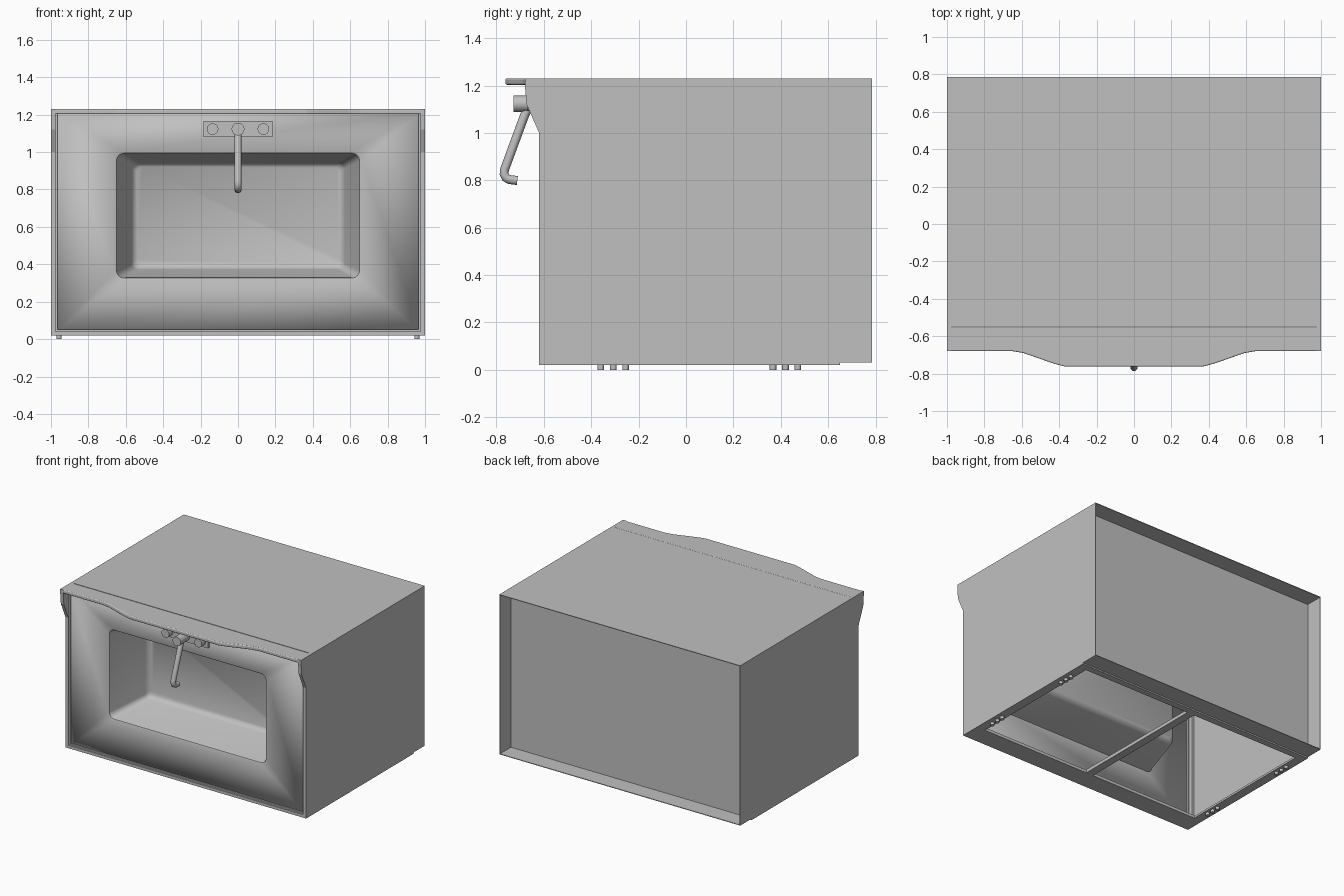
import bpy, bmesh, math
from mathutils import Vector

if "Cube" in bpy.data.objects:
    bpy.data.objects.remove(bpy.data.objects["Cube"])

grey = bpy.data.materials.new("light_grey")
grey.use_nodes = True
colour = (0.53, 0.53, 0.53, 1)
grey.diffuse_color = colour
grey.node_tree.nodes["Principled BSDF"].inputs["Base Color"].default_value = colour


def finish(name, bm, smooth=False):
    bmesh.ops.recalc_face_normals(bm, faces=bm.faces)
    mesh = bpy.data.meshes.new(name)
    bm.to_mesh(mesh)
    bm.free()
    mesh.materials.append(grey)
    obj = bpy.data.objects.new(name, mesh)
    bpy.context.collection.objects.link(obj)
    if smooth:
        bpy.ops.object.select_all(action="DESELECT")
        obj.select_set(True)
        bpy.context.view_layer.objects.active = obj
        bpy.ops.object.shade_smooth_by_angle(angle=math.radians(40))
    return obj


def prism(name, points, shift):
    """Extrude a flat outline along a vector."""
    bm = bmesh.new()
    face = bm.faces.new([bm.verts.new(p) for p in points])
    out = bmesh.ops.extrude_face_region(bm, geom=[face])["geom"]
    moved = [v for v in out if isinstance(v, bmesh.types.BMVert)]
    bmesh.ops.translate(bm, verts=moved, vec=shift)
    return finish(name, bm)


def box(name, x0, x1, y0, y1, z0, z1):
    return prism(name, [(x0, y0, z0), (x1, y0, z0), (x1, y1, z0), (x0, y1, z0)], (0, 0, z1 - z0))


def rod(name, start, end, radius, sides=24):
    a, b = Vector(start), Vector(end)
    bm = bmesh.new()
    bmesh.ops.create_cone(bm, cap_ends=True, segments=sides, radius1=radius,
                          radius2=radius, depth=(b - a).length)
    bmesh.ops.rotate(bm, verts=bm.verts, matrix=(b - a).to_track_quat("Z", "Y").to_matrix())
    bmesh.ops.translate(bm, verts=bm.verts, vec=(a + b) / 2)
    return finish(name, bm, True)


# Side walls with flared front cheeks, and the feet
BACK, FRONT, TOP, BASE = 0.785, -0.62, 1.23, 0.02
nose = [(-0.68, TOP), (-0.68, 1.2), (-0.673, 1.12), (FRONT, 1.0), (FRONT, BASE)]
wall = nose + [(0.65, BASE), (0.65, 0.03), (BACK, 0.03), (BACK, TOP)]
cheek = nose + [(-0.55, BASE), (-0.55, TOP)]
for side, s in (("left", 1), ("right", -1)):
    prism(side + "_wall", [(s, y, z) for y, z in wall], (-0.005 * s, 0, 0))
    prism(side + "_cheek", [(0.997 * s, y, z) for y, z in cheek], (-0.022 * s, 0, 0))
    xs = sorted((0.965 * s, 0.98 * s))
    box(side + "_trim", *xs, -0.61, -0.58, 0.04, 1.205)
    xs = sorted((0.93 * s, 0.997 * s))
    box(side + "_base_strip", *xs, -0.55, 0.65, BASE, 0.035)
    for y in (-0.36, -0.307, -0.255, 0.367, 0.42, 0.472):
        rod(side + "_foot", (0.957 * s, y, 0), (0.957 * s, y, 0.025), 0.014, 12)

# Top sheet, bowed front lip, back panel
box("top_sheet", -1, 1, -0.55, BACK, TOP - 0.005, TOP)
bow = [(1, -0.68), (0.65, -0.68), (0.59, -0.69), (0.43, -0.746), (0.37, -0.762)]
outline = [(1, -0.55)] + bow + [(-x, y) for x, y in reversed(bow)] + [(-1, -0.55)]
lip = prism("front_lip", [(x, y, 1.203) for x, y in outline], (0, 0, 0.027))
edge = lip.modifiers.new("rounded_edge", "BEVEL")
edge.width, edge.segments, edge.limit_method = 0.007, 3, "ANGLE"
edge.angle_limit = math.radians(60)
box("back_panel", -0.995, 0.995, 0.645, 0.655, 0.03, TOP - 0.005)

# Base frame
box("base_front_strip", -0.995, 0.995, FRONT, -0.47, BASE, 0.042)
box("base_front_trim", -0.975, 0.975, -0.61, -0.58, 0.04, 0.052)
box("base_back_strip", -0.995, 0.995, 0.6, 0.65, BASE, 0.035)
box("base_back_ledge", -0.995, 0.995, 0.645, BACK, 0.03, 0.035)
box("base_crossbar", -0.03, 0.03, -0.48, 0.61, BASE, 0.045)


# Front panel with the sunken basin
def rounded(w, z0, z1, y, r):
    pts = []
    corners = ((w - r, z1 - r), (r - w, z1 - r), (r - w, z0 + r), (w - r, z0 + r))
    for q, (cx, cz) in enumerate(corners):
        for i in range(7):
            a = math.radians(90 * q + 15 * i)
            pts.append((cx + r * math.cos(a), y, cz + r * math.sin(a)))
    return pts


bm = bmesh.new()
PANEL = -0.6
rings = [rounded(w, z0, z1, y, r) for w, z0, z1, y, r in (
    (0.658, 0.318, 1.002, PANEL, 0.045), (0.65, 0.326, 0.994, PANEL + 0.004, 0.042),
    (0.645, 0.331, 0.989, PANEL + 0.018, 0.04), (0.57, 0.372, 0.945, -0.285, 0.035),
    (0.56, 0.383, 0.936, -0.262, 0.032), (0.54, 0.4, 0.922, -0.25, 0.03))]
rings = [[bm.verts.new(p) for p in ring] for ring in rings]
n = len(rings[0])
for a, b in zip(rings, rings[1:]):
    for i in range(n):
        j = (i + 1) % n
        bm.faces.new((a[i], a[j], b[j], b[i]))
bm.faces.new(rings[-1])
frame = [bm.verts.new((x, PANEL, z)) for x, z in
         ((0.98, 1.215), (-0.98, 1.215), (-0.98, 0.035), (0.98, 0.035))]
for q in range(4):
    # fan each frame corner onto its rounded corner, then span the straight side
    arc = rings[0][q * 7:q * 7 + 7]
    for a, b in zip(arc, arc[1:]):
        bm.faces.new((frame[q], b, a))
    k = (q + 1) % 4
    bm.faces.new((frame[q], frame[k], rings[0][k * 7], arc[-1]))
panel = finish("front_panel_and_basin", bm, True)
shell = panel.modifiers.new("thickness", "SOLIDIFY")
shell.thickness = 0.006

# Tap: mounting plate, handles, hub and bent spout
plate = box("tap_plate", -0.185, 0.185, -0.622, PANEL, 1.08, 1.167)
for s in (-1, 1):
    rod("tap_handle", (0.136 * s, -0.61, 1.123), (0.136 * s, -0.668, 1.123), 0.031)
rod("tap_hub", (0, -0.61, 1.123), (0, -0.728, 1.123), 0.034)
curve = bpy.data.curves.new("tap_spout", "CURVE")
curve.dimensions = "3D"
curve.bevel_depth, curve.bevel_resolution, curve.use_fill_caps = 0.019, 4, True
path = [(-0.66, 1.123), (-0.683, 1.07), (-0.766, 0.845), (-0.768, 0.826),
        (-0.76, 0.811), (-0.745, 0.803), (-0.712, 0.799)]
line = curve.splines.new("POLY")
line.points.add(len(path) - 1)
for p, (y, z) in zip(line.points, path):
    p.co = (0, y, z, 1)
line.use_smooth = True
curve.materials.append(grey)
spout = bpy.data.objects.new("tap_spout", curve)
bpy.context.collection.objects.link(spout)
